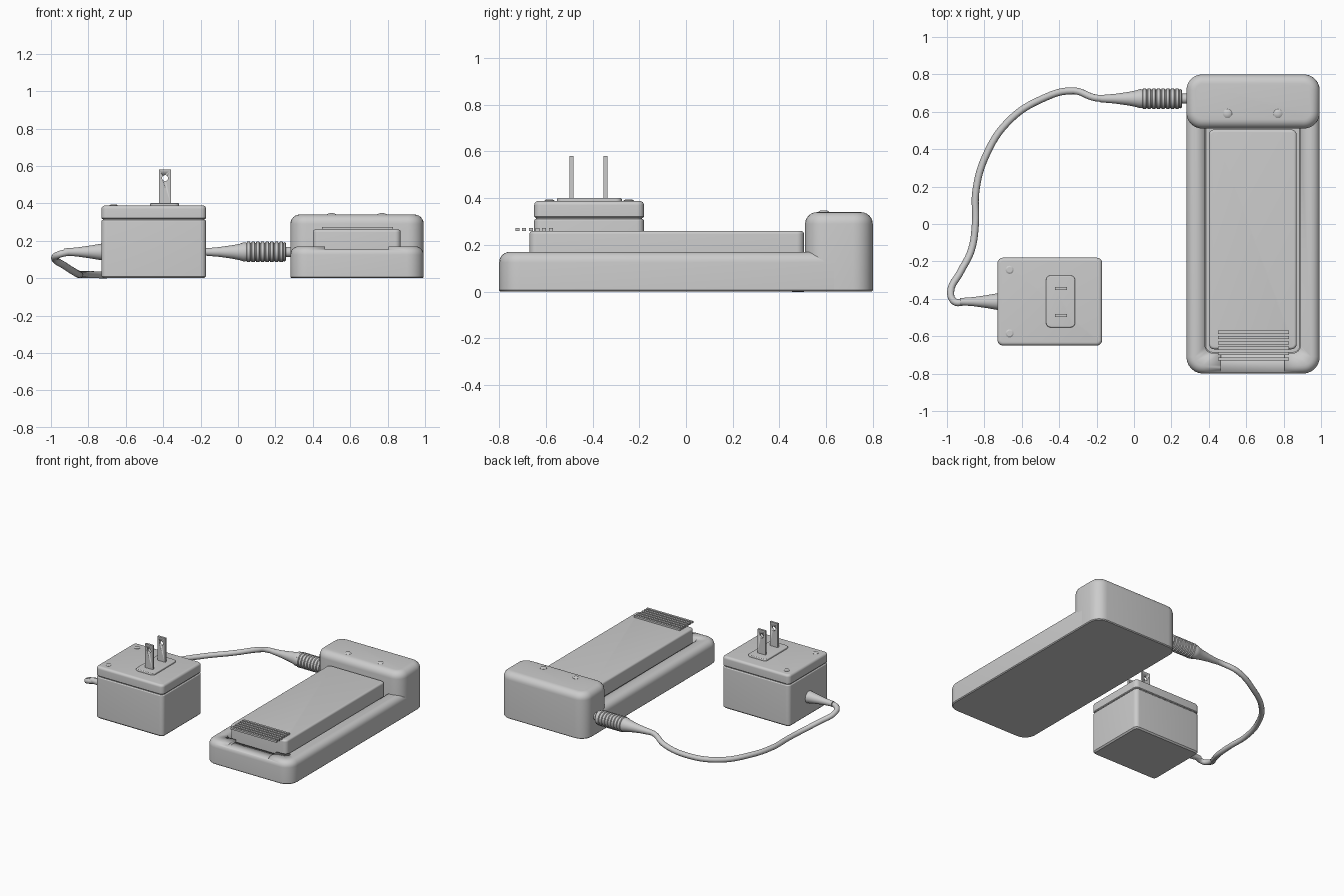
import bpy, bmesh, math
from mathutils import Vector

if "Cube" in bpy.data.objects:
    bpy.data.objects.remove(bpy.data.objects["Cube"])


def finish(name, bm, angle=30):
    bmesh.ops.recalc_face_normals(bm, faces=bm.faces)
    me = bpy.data.meshes.new(name)
    bm.to_mesh(me)
    bm.free()
    ob = bpy.data.objects.new(name, me)
    bpy.context.collection.objects.link(ob)
    bpy.ops.object.select_all(action='DESELECT')
    ob.select_set(True)
    bpy.context.view_layer.objects.active = ob
    bpy.ops.object.shade_smooth_by_angle(angle=math.radians(angle))
    return ob


def loft(name, rings):
    bm = bmesh.new()
    loops = [[bm.verts.new(p) for p in ring] for ring in rings]
    n = len(loops[0])
    for a, b in zip(loops, loops[1:]):
        for i in range(n):
            j = (i + 1) % n
            bm.faces.new((a[i], a[j], b[j], b[i]))
    bm.faces.new(loops[0][::-1])
    bm.faces.new(loops[-1])
    return finish(name, bm)


def slab(name, x, y, z, r, top=0.01, bottom=0.004, r_back=None, steps=6):
    """Rounded rectangle block with rolled top and bottom edges."""
    def outline(inset, h):
        pts = []
        for k, (sx, sy) in enumerate(((1, 1), (0, 1), (0, 0), (1, 0))):
            rad = r_back if (r_back and sy) else r
            cx = x[1] - rad if sx else x[0] + rad
            cy = y[1] - rad if sy else y[0] + rad
            rr = max(rad - inset, 0.001)
            for i in range(steps + 1):
                t = math.pi / 2 * (k + i / steps)
                pts.append((cx + rr * math.cos(t), cy + rr * math.sin(t), h))
        return pts
    rings = [outline(bottom, z[0]), outline(0, z[0] + bottom)]
    for i in range(steps + 1):
        t = math.pi / 2 * i / steps
        rings.append(outline(top * (1 - math.cos(t)), z[1] - top + top * math.sin(t)))
    return loft(name, rings)


def box(name, x, y, z):
    bm = bmesh.new()
    bmesh.ops.create_cube(bm, size=1)
    for v in bm.verts:
        v.co = Vector([(a + b) / 2 + c * (b - a) for c, (a, b) in zip(v.co, (x, y, z))])
    return finish(name, bm)


def lathe(name, profile, origin, axis='X', n=24):
    """Loft circles given as (distance along axis, radius)."""
    rings = []
    for d, r in profile:
        ring = []
        for i in range(n):
            u, v = (r * f(2 * math.pi * i / n) for f in (math.cos, math.sin))
            p = {'X': (d, u, v), 'Y': (u, d, v), 'Z': (u, v, d)}[axis]
            ring.append(Vector(origin) + Vector(p))
        rings.append(ring)
    return loft(name, rings)


def cut(target, cutter):
    m = target.modifiers.new("cut", 'BOOLEAN')
    m.operation = 'DIFFERENCE'
    m.solver = 'EXACT'
    m.object = cutter
    bpy.context.view_layer.objects.active = target
    bpy.ops.object.modifier_apply(modifier=m.name)
    bpy.data.objects.remove(cutter)


# Charging cradle: tray with battery pocket and front notch
tray = slab("cradle_tray", (0.28, 0.993), (-0.80, 0.68), (0, 0.17), 0.09, 0.045, 0.006, r_back=0.046)
cut(tray, slab("pocket_cutter", (0.38, 0.89), (-0.69, 0.56), (0.10, 0.30), 0.04))
cut(tray, box("notch_cutter", (0.465, 0.805), (-0.85, -0.66), (0.152, 0.30)))

# Raised head with two indicator lamps
slab("cradle_head", (0.28, 0.993), (0.51, 0.80), (0, 0.34), 0.085, 0.05, 0.006)
for i, lx in enumerate((0.50, 0.77)):
    lathe(f"lamp_{i}", [(0, 0.024), (0.008, 0.024), (0.013, 0.017), (0.015, 0.006)],
          (lx, 0.59, 0.333), 'Z', 16)

# Battery pack and its grip ribs
slab("battery", (0.40, 0.87), (-0.67, 0.505), (0.10, 0.26), 0.03, 0.014)
for i in range(6):
    y0 = -0.73 + i * 0.0285
    box(f"grip_rib_{i}", (0.45, 0.83), (y0, y0 + 0.017), (0.259, 0.273))

# Wall adapter: body, seam core and lid
ax, ay = (-0.73, -0.17), (-0.65, -0.18)
slab("adapter_body", ax, ay, (0, 0.311), 0.03, 0.008, 0.01)
slab("adapter_seam", (-0.722, -0.178), (-0.642, -0.188), (0.29, 0.33), 0.025, 0.002)
slab("adapter_lid", ax, ay, (0.316, 0.388), 0.03, 0.018, 0.005)
slab("prong_plate", (-0.47, -0.315), (-0.553, -0.275), (0.38, 0.401), 0.025, 0.006)
for i, sy in enumerate((-0.245, -0.585)):
    lathe(f"screw_{i}", [(0, 0.022), (0.006, 0.022), (0.010, 0.015)], (-0.665, sy, 0.384), 'Z', 16)

# Flat prongs with a hole near the tip
for i, py in enumerate((-0.49, -0.345)):
    prong = box(f"prong_{i}", (-0.423, -0.358), (py - 0.008, py + 0.008), (0.39, 0.58))
    cut(prong, lathe("hole_cutter", [(-0.03, 0.016), (0.03, 0.016)], (-0.39, py, 0.535), 'Y', 16))

# Tapered strain relief on the adapter
lathe("strain_relief", [(-0.93, 0.019), (-0.86, 0.024), (-0.79, 0.034), (-0.72, 0.046)],
      (0, -0.415, 0.14))

# Ribbed plug going into the head
plug = [(-0.18, 0.019), (-0.10, 0.026), (-0.03, 0.036), (0.01, 0.044), (0.03, 0.051)]
for i in range(8):
    x0 = 0.045 + i * 0.025
    plug += [(x0, 0.049), (x0 + 0.004, 0.055), (x0 + 0.018, 0.055), (x0 + 0.022, 0.049)]
plug += [(0.25, 0.052), (0.256, 0.046)]
lathe("plug", plug, (0, 0.67, 0.14))
lathe("plug_pin", [(0.24, 0.027), (0.32, 0.027)], (0, 0.67, 0.14))

# Cable
path = [(-0.90, -0.416, 0.14), (-0.96, -0.415, 0.125), (-0.98, -0.36, 0.105),
        (-0.93, -0.26, 0.068), (-0.87, -0.14, 0.03), (-0.848, 0.0, 0.019), (-0.845, 0.18, 0.019),
        (-0.79, 0.37, 0.019), (-0.67, 0.55, 0.02), (-0.50, 0.665, 0.045), (-0.32, 0.712, 0.10),
        (-0.21, 0.675, 0.138), (-0.13, 0.67, 0.14)]
cu = bpy.data.curves.new("cable", 'CURVE')
cu.dimensions = '3D'
cu.bevel_depth = 0.019
cu.bevel_resolution = 3
cu.resolution_u = 6
cu.use_fill_caps = True
sp = cu.splines.new('BEZIER')
sp.bezier_points.add(len(path) - 1)
for bp, p in zip(sp.bezier_points, path):
    bp.co = p
    bp.handle_left_type = bp.handle_right_type = 'AUTO'
cable = bpy.data.objects.new("cable", cu)
bpy.context.collection.objects.link(cable)
bpy.ops.object.select_all(action='DESELECT')
cable.select_set(True)
bpy.context.view_layer.objects.active = cable
bpy.ops.object.convert(target='MESH')
